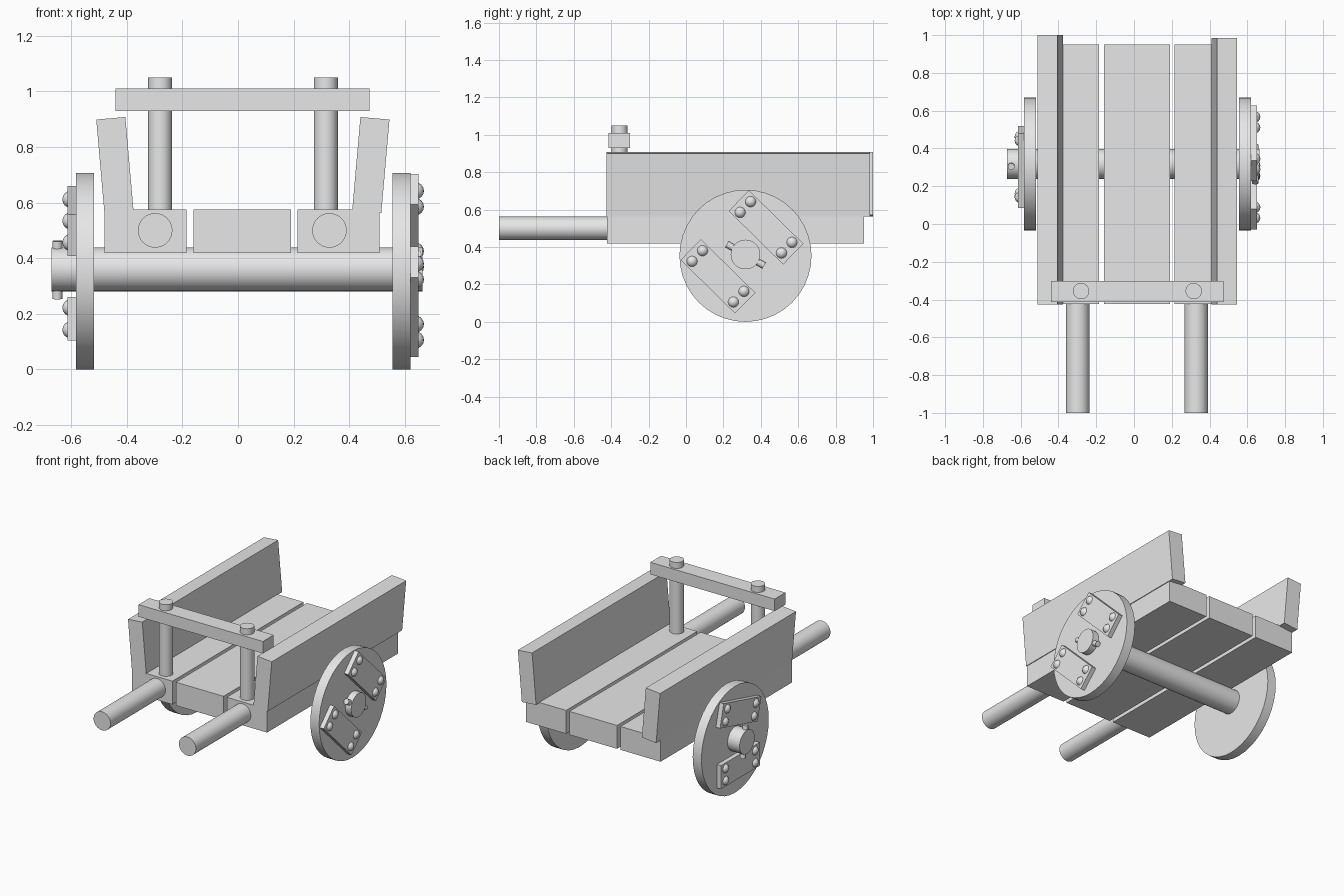
import bpy
from math import radians, cos, sin, pi

default = bpy.data.objects.get("Cube")
if default:
    bpy.data.objects.remove(default, do_unlink=True)

grey = bpy.data.materials.new("plain_grey")
grey.use_nodes = True
grey.diffuse_color = (0.8, 0.8, 0.8, 1)
grey.node_tree.nodes["Principled BSDF"].inputs["Base Color"].default_value = (0.8, 0.8, 0.8, 1)

parts = []


def finish(name):
    ob = bpy.context.object
    ob.name = ob.data.name = name
    ob.data.materials.append(grey)
    parts.append(ob)
    return ob


def box(name, centre, size, rot=(0, 0, 0)):
    bpy.ops.mesh.primitive_cube_add(size=1, location=centre, rotation=rot)
    ob = finish(name)
    ob.scale = size
    return ob


def rod(name, centre, radius, length, rot=(0, 0, 0), sides=32):
    bpy.ops.mesh.primitive_cylinder_add(vertices=sides, radius=radius, depth=length,
                                        location=centre, rotation=rot)
    return finish(name)


def ball(name, centre, radius):
    bpy.ops.mesh.primitive_uv_sphere_add(segments=16, ring_count=8, radius=radius,
                                         location=centre, rotation=(0, pi / 2, 0))
    return finish(name)


ALONG_X = (0, pi / 2, 0)
ALONG_Y = (pi / 2, 0, 0)
AXLE_Y, AXLE_Z = 0.318, 0.357

# Floor planks
for name, x0, x1 in (("right", -0.48, -0.185), ("middle", -0.16, 0.19), ("left", 0.214, 0.51)):
    box(name + "_floor_plank", ((x0 + x1) / 2, 0.264, 0.497), (x1 - x0, 1.375, 0.155))

# Side boards, leaning outward
for name, x, back, tilt in (("right", -0.443, 1.0, -5), ("left", 0.478, 0.985, 5)):
    box(name + "_side_board", (x, (back - 0.425) / 2, 0.735),
        (0.105, back + 0.425, 0.338), (0, radians(tilt), 0))

# Handles, posts and crossbar
for name, handle_x, post_x in (("right", -0.298, -0.28), ("left", 0.329, 0.316)):
    rod(name + "_handle", (handle_x, -0.65, 0.5), 0.062, 0.7, ALONG_Y)
    rod(name + "_post", (post_x, -0.355, 0.79), 0.043, 0.52)
box("crossbar", (0.016, -0.357, 0.97), (0.913, 0.113, 0.08))

# Axle and wheels
rod("axle", (-0.004, AXLE_Y, 0.36), 0.079, 1.335, ALONG_X)
rod("right_wheel", (-0.551, AXLE_Y, 0.353), 0.353, 0.064, ALONG_X, 40)
rod("left_wheel", (0.588, AXLE_Y, 0.353), 0.353, 0.064, ALONG_X, 40)

# Lock pins through the axle ends
rod("right_lock_pin", (-0.65, AXLE_Y, 0.358), 0.018, 0.21, (radians(8), 0, 0), 12)
rod("left_lock_pin", (0.642, AXLE_Y, 0.358), 0.018, 0.23, (radians(60), 0, 0), 12)


def wheel_cleat(name, side, face_x, y, z, degrees):
    """Plank bolted on the outer face of a wheel."""
    a = radians(degrees)
    box(name, (face_x + side * 0.01, y, z), (0.04, 0.408, 0.155), (a, 0, 0))
    for u in (-0.155, 0.155):
        for v in (-0.04, 0.04):
            ball(name + "_bolt", (face_x + side * 0.018, y + u * cos(a) - v * sin(a),
                                  z + u * sin(a) + v * cos(a)), 0.031)


wheel_cleat("left_upper_cleat", 1, 0.62, 0.428, 0.505, -44.5)
wheel_cleat("left_lower_cleat", 1, 0.62, 0.171, 0.243, -44.5)
wheel_cleat("right_upper_cleat", -1, -0.583, 0.302, 0.534, 14.5)
wheel_cleat("right_lower_cleat", -1, -0.583, 0.305, 0.182, 0)

# Smooth round parts, keep sharp edges
bpy.ops.object.select_all(action="DESELECT")
for ob in parts:
    ob.select_set(True)
bpy.context.view_layer.objects.active = parts[0]
bpy.ops.object.shade_smooth_by_angle(angle=radians(30))
